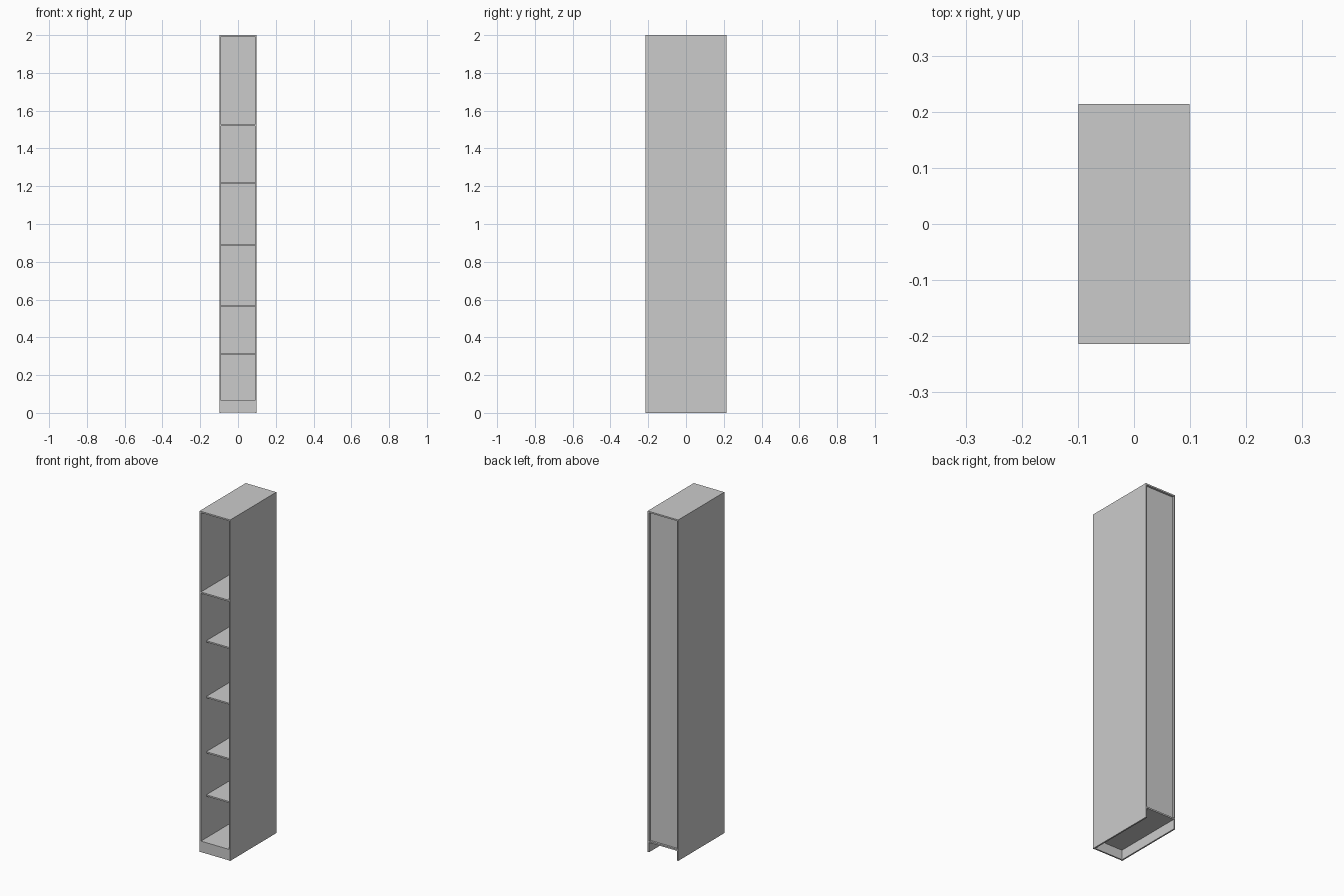
import bpy

if "Cube" in bpy.data.objects:
    bpy.data.objects.remove(bpy.data.objects["Cube"])

W, D, H, T = 0.0992, 0.2138, 2.0, 0.0085   # half width, half depth, height, board thickness
IN = W - T                                  # inner half width
BACK = D - 0.012                            # recessed outer face of back panel
BACK_T = 0.004


def board(name, x0, x1, y0, y1, z0, z1):
    bpy.ops.mesh.primitive_cube_add(
        size=1, location=((x0 + x1) / 2, (y0 + y1) / 2, (z0 + z1) / 2))
    ob = bpy.context.object
    ob.name = name
    ob.scale = (x1 - x0, y1 - y0, z1 - z0)
    bpy.ops.object.transform_apply(location=False, rotation=False, scale=True)
    return ob


# side walls
board("left_side", -W, -IN, -D, D, 0, H)
board("right_side", IN, W, -D, D, 0, H)

# top, bottom and front plinth
board("top_panel", -IN, IN, -D, D, H - T, H)
board("bottom_panel", -IN, IN, -D + T, D, 0.0655 - T, 0.0655)
board("plinth", -IN, IN, -D, -D + T, 0.001, 0.0655)

# thin back panel set in from the rear edges
board("back_panel", -IN, IN, BACK - BACK_T, BACK, 0.0655, H - T)

# fixed shelf flush with the front
board("fixed_shelf", -IN, IN, -D, BACK - BACK_T, 1.527 - T, 1.527)

# loose shelves set back from the front
for i, z in enumerate((0.318, 0.571, 0.895, 1.222)):
    board(f"shelf_{i + 1}", -IN, IN, -D + 0.05, BACK - BACK_T, z - T, z)
